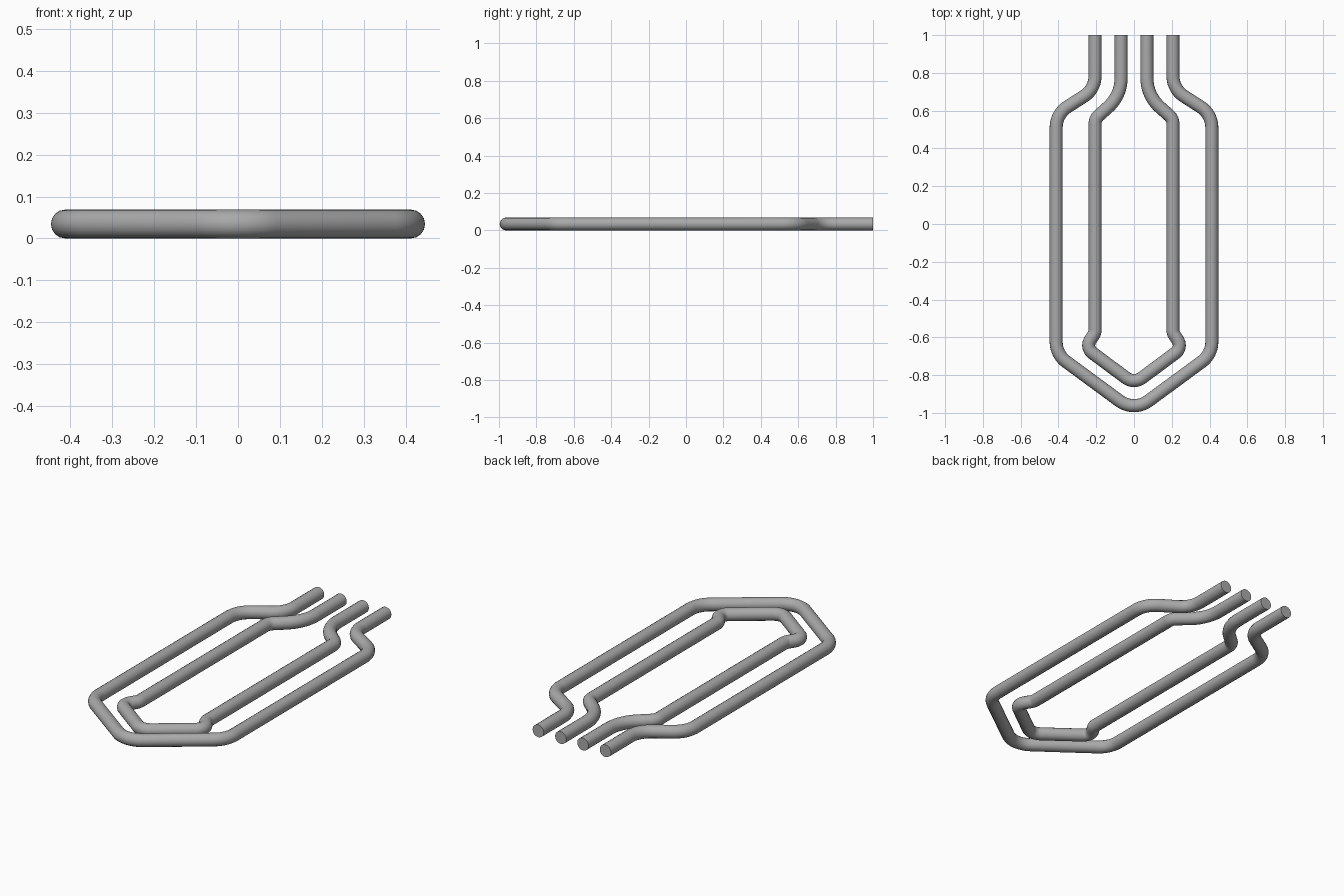
import bpy, math
from mathutils import Vector

RADIUS = 0.0345

if "Cube" in bpy.data.objects:
    bpy.data.objects.remove(bpy.data.objects["Cube"], do_unlink=True)

metal = bpy.data.materials.new("grey_metal")
metal.use_nodes = True
colour = (0.40, 0.40, 0.40, 1)
metal.diffuse_color = colour
metal.node_tree.nodes["Principled BSDF"].inputs["Base Color"].default_value = colour


def fillet(before, corner, after, radius, steps=10):
    """Arc points that round one corner of a path."""
    a, b = (before - corner).normalized(), (after - corner).normalized()
    half = a.angle(b) / 2
    start = corner + a * radius / math.tan(half)
    centre = corner + (a + b).normalized() * radius / math.sin(half)
    spoke = start - centre
    out = (corner - centre).normalized()
    side = (spoke - out * spoke.dot(out)).normalized()
    sweep = math.pi / 2 - half
    return [centre + radius * (out * math.cos(t) + side * math.sin(t))
            for t in (sweep * (1 - 2 * i / steps) for i in range(steps + 1))]


def bent_rod(name, half_path):
    """Mirror (x, y, bend radius) points across x and sweep a round rod."""
    mirrored = [(-x, y, r) for x, y, r in reversed(half_path[:-1])]
    nodes = [(Vector((x, y, RADIUS)), r) for x, y, r in half_path + mirrored]
    points = [nodes[0][0]]
    for (p, _), (q, r), (s, _) in zip(nodes, nodes[1:], nodes[2:]):
        points += fillet(p, q, s, r)
    points.append(nodes[-1][0])

    curve = bpy.data.curves.new(name, "CURVE")
    curve.dimensions = "3D"
    curve.bevel_depth = RADIUS
    curve.bevel_resolution = 6
    curve.use_fill_caps = True
    spline = curve.splines.new("POLY")
    spline.points.add(len(points) - 1)
    for target, p in zip(spline.points, points):
        target.co = (*p, 1)
    curve.materials.append(metal)

    rod = bpy.data.objects.new(name, curve)
    bpy.context.collection.objects.link(rod)
    bpy.ops.object.select_all(action="DESELECT")
    rod.select_set(True)
    bpy.context.view_layer.objects.active = rod
    bpy.ops.object.convert(target="MESH")
    bpy.ops.object.shade_smooth_by_angle(angle=math.radians(40))


# Outer loop: neck, shoulder, long side, pointed front
bent_rod("outer_rod", [(0.206, 1, 0), (0.206, 0.714, 0.13), (0.412, 0.582, 0.13),
                       (0.412, -0.69, 0.13), (0, -0.993, 0.13)])

# Inner loop: the same, with an outward kink before the point
bent_rod("inner_rod", [(0.068, 1, 0), (0.068, 0.68, 0.21), (0.206, 0.557, 0.06),
                       (0.206, -0.575, 0.05), (0.257, -0.655, 0.05), (0, -0.846, 0.07)])
